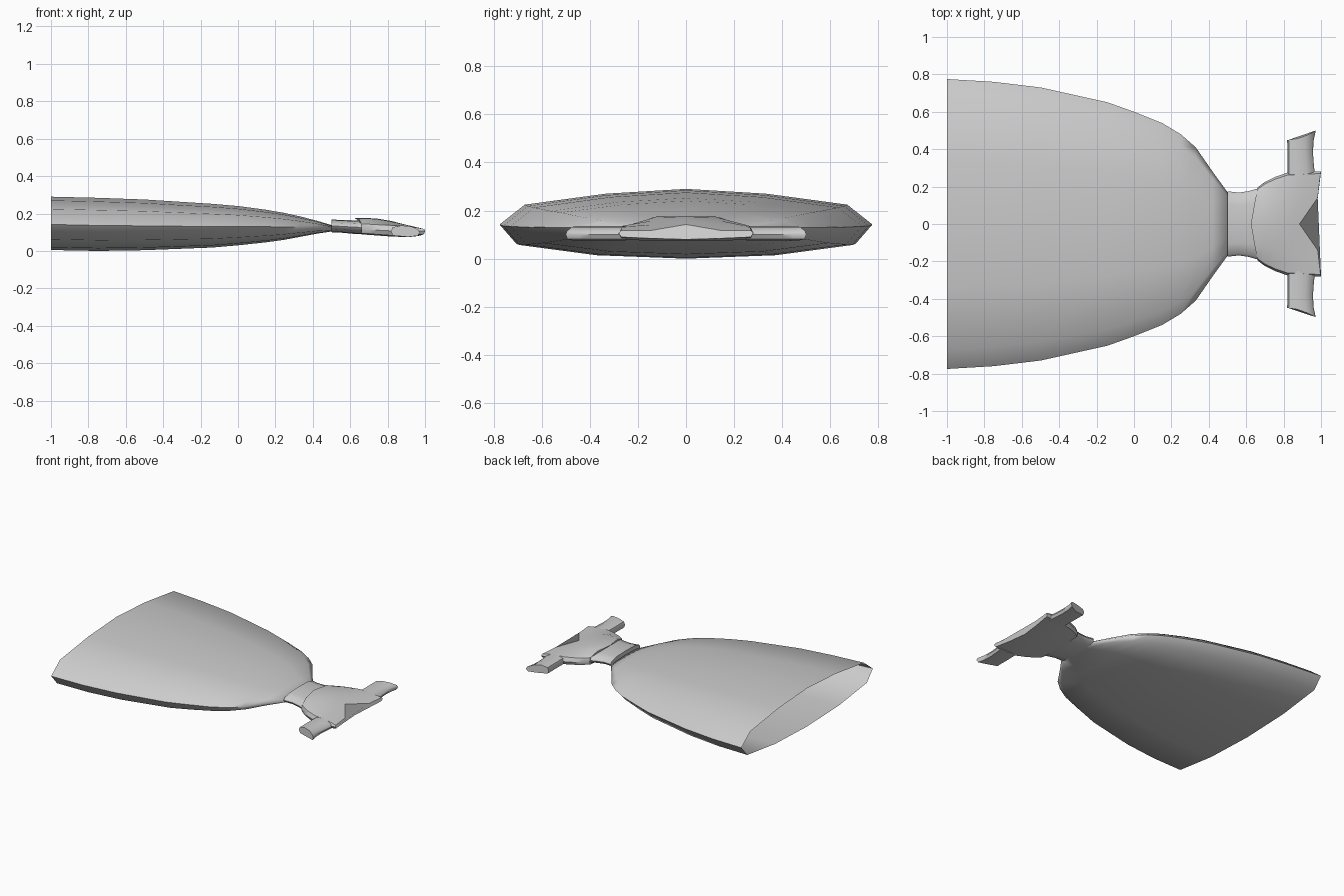
import bpy, math
from mathutils import Vector

cube = bpy.data.objects.get("Cube")
if cube:
    bpy.data.objects.remove(cube, do_unlink=True)

grey = bpy.data.materials.new("light grey")
grey.use_nodes = True
COLOUR = (0.6, 0.6, 0.6, 1)
grey.diffuse_color = COLOUR
grey.node_tree.nodes["Principled BSDF"].inputs["Base Color"].default_value = COLOUR


def mirrored_ring(half):
    """Closed ring from a half section that starts and ends on the centre plane."""
    return half + [(x, -y, z) for x, y, z in half[-2:0:-1]]


def loft(name, rings, cap_start=False, cap_end=False, angle=50):
    n = len(rings[0])
    verts = [p for ring in rings for p in ring]
    faces = []
    for i in range(len(rings) - 1):
        for j in range(n):
            k = (j + 1) % n
            faces.append((i * n + j, i * n + k, (i + 1) * n + k, (i + 1) * n + j))
    if cap_start:
        faces.append(tuple(reversed(range(n))))
    if cap_end:
        faces.append(tuple(range(len(verts) - n, len(verts))))
    mesh = bpy.data.meshes.new(name)
    mesh.from_pydata(verts, [], faces)
    mesh.materials.append(grey)
    obj = bpy.data.objects.new(name, mesh)
    bpy.context.collection.objects.link(obj)
    # Consistent outward normals and smooth shading
    bpy.ops.object.select_all(action="DESELECT")
    obj.select_set(True)
    bpy.context.view_layer.objects.active = obj
    bpy.ops.object.mode_set(mode="EDIT")
    bpy.ops.mesh.select_all(action="SELECT")
    bpy.ops.mesh.normals_make_consistent(inside=False)
    bpy.ops.object.mode_set(mode="OBJECT")
    bpy.ops.object.shade_smooth_by_angle(angle=math.radians(angle))
    return obj


# Hull: wide shell, open at its broad end; stations are x, half width, top, bottom
hull_stations = [
    (-1, .775, .29, .005), (-.75, .76, .284, 0), (-.5, .73, .275, .004),
    (-.14, .65, .252, .018), (0, .60, .24, .03), (.15, .54, .22, .046),
    (.25, .48, .203, .06), (.33, .41, .185, .075), (.42, .28, .162, .092),
    (.5, .17, .138, .104)]
# Section as fractions of half width and of height
hull_section = [(0, 1), (.43, .93), (.865, .77), (1, .48), (.91, .2), (.49, .05), (0, 0)]
loft("hull", [mirrored_ring([(x, w * u, b + (t - b) * v) for u, v in hull_section])
              for x, w, t, b in hull_stations], cap_end=True, angle=80)

# Neck: short flat collar between hull and head
neck_section = [(0, 1), (.6, .95), (.93, .75), (1, .5), (.93, .25), (.6, .05), (0, 0)]
neck_stations = [(.5, .175, .168, .1), (.56, .168, .165, .097),
                 (.61, .175, .164, .092), (.68, .195, .162, .088)]
loft("neck", [mirrored_ring([(x, w * u, b + (t - b) * v) for u, v in neck_section])
              for x, w, t, b in neck_stations], cap_start=True, cap_end=True)

# Head: stations are x, half width, plateau half width, top, shoulder, bottom, centre shift
head_stations = [
    (.66, .195, .12, .176, .145, .088, -.035), (.70, .225, .13, .177, .143, .086, -.02),
    (.75, .25, .14, .172, .14, .082, 0), (.82, .275, .145, .16, .137, .077, 0),
    (.91, .28, .145, .143, .133, .074, -.03)]
head_rings = []
for x, w, p, top, side, low, shift in head_stations:
    head_rings.append(mirrored_ring([
        (x + shift, 0, top), (x + shift * .4, p, top - .003), (x, w * .95, side),
        (x, w, (side + low) / 2), (x, w * .95, low + .006), (x, p, low), (x, 0, low)]))
# Slanted mouth with a V-shaped upper edge
head_rings.append(mirrored_ring([
    (.885, 0, .142), (.982, .14, .118), (.997, .27, .117), (1, .28, .107),
    (.995, .27, .09), (.978, .14, .084), (.965, 0, .08)]))
loft("head", head_rings, cap_start=True, cap_end=True, angle=40)


# Side arms: rounded stubs with flared, slanted ends
def arm(name, side):
    rings = []
    for y, back, front, slant in [(.25, .82, .97, 0), (.31, .82, .962, 0),
                                  (.38, .82, .957, 0), (.425, .82, .96, .02),
                                  (.45, .818, .972, .05)]:
        low, high = .075, .136
        ring = []
        for u, v in [(0, .5), (.06, .85), (.35, 1), (.7, .92), (.95, .65),
                     (1, .4), (.93, .1), (.6, 0), (.06, .12)]:
            ring.append((back + (front - back) * u, side * (y + slant * u ** 2),
                         low + (high - low) * v))
        rings.append(ring)
    loft(name, rings, cap_start=True, cap_end=True)


arm("left_arm", 1)
arm("right_arm", -1)
